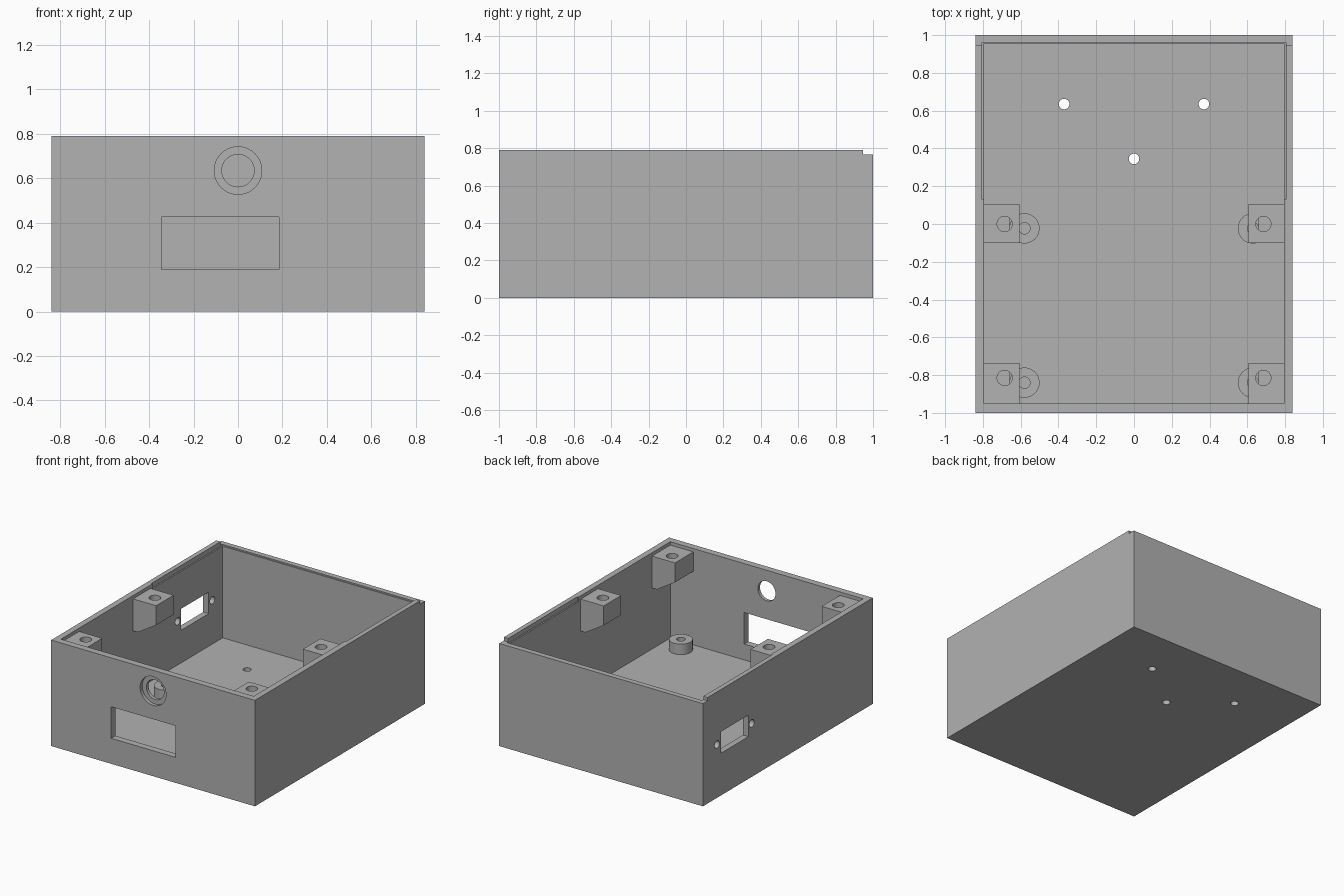
import bpy, bmesh, math
from mathutils import Matrix

if "Cube" in bpy.data.objects:
    bpy.data.objects.remove(bpy.data.objects["Cube"])

grey = bpy.data.materials.new("plain grey")
grey.diffuse_color = (0.445, 0.445, 0.445, 1)
grey.use_nodes = True
grey.node_tree.nodes["Principled BSDF"].inputs["Base Color"].default_value = grey.diffuse_color


def make(name, bm):
    bmesh.ops.recalc_face_normals(bm, faces=bm.faces)
    me = bpy.data.meshes.new(name)
    bm.to_mesh(me)
    bm.free()
    me.materials.append(grey)
    ob = bpy.data.objects.new(name, me)
    bpy.context.collection.objects.link(ob)
    return ob


def box(name, x0, x1, y0, y1, z0, z1):
    bm = bmesh.new()
    bmesh.ops.create_cube(bm, size=1)
    for v in bm.verts:
        v.co = ((x0 + x1) / 2 + v.co.x * (x1 - x0),
                (y0 + y1) / 2 + v.co.y * (y1 - y0),
                (z0 + z1) / 2 + v.co.z * (z1 - z0))
    return make(name, bm)


def cyl(name, centre, r, length, axis="Z", seg=40):
    turn = {"X": Matrix.Rotation(math.pi / 2, 4, "Y"),
            "Y": Matrix.Rotation(math.pi / 2, 4, "X"),
            "Z": Matrix.Identity(4)}[axis]
    bm = bmesh.new()
    bmesh.ops.create_cone(bm, cap_ends=True, segments=seg, radius1=r, radius2=r,
                          depth=length, matrix=Matrix.Translation(centre) @ turn)
    return make(name, bm)


def activate(ob):
    bpy.ops.object.select_all(action="DESELECT")
    ob.select_set(True)
    bpy.context.view_layer.objects.active = ob


def cut(ob, *cutters):
    activate(ob)
    for c in cutters:
        m = ob.modifiers.new("cut", "BOOLEAN")
        m.operation, m.solver, m.object = "DIFFERENCE", "EXACT", c
        bpy.ops.object.modifier_apply(modifier=m.name)
        bpy.data.objects.remove(c, do_unlink=True)
    bpy.ops.object.shade_smooth_by_angle(angle=math.radians(30))


W, H, FLOOR, LEDGE = 0.84, 0.79, 0.072, 0.765

# Open tray with lowered back rim and shallow lid recesses along the sides
shell = box("enclosure_shell", -W, W, -1, 1, 0, H)
cut(shell,
    box("cavity", -0.795, 0.795, -0.95, 0.955, FLOOR, 1),
    box("back_rim_cut", -1, 1, 0.945, 1.1, LEDGE, 1),
    box("lid_recess", -0.805, 0.805, 0.13, 0.96, LEDGE - 0.01, 1))

# Front wall: display window and counterbored round hole
cut(shell,
    box("display_window", -0.345, 0.185, -1.1, -0.9, 0.19, 0.425),
    cyl("round_hole", (0, -1, 0.635), 0.073, 0.2, "Y"),
    cyl("counterbore", (0, -1, 0.635), 0.107, 0.05, "Y"))

# Left wall: connector window with a screw hole on each side
cut(shell,
    box("connector_window", -0.9, -0.75, 0.465, 0.79, 0.315, 0.475),
    *[cyl("connector_screw", (-0.82, y, 0.398), 0.028, 0.2, "X", 24)
      for y in (0.424, 0.834)])

# Floor screw holes
cut(shell, *[cyl("floor_hole", (x, y, 0.03), 0.028, 0.2, "Z", 24)
             for x, y in ((-0.37, 0.635), (0.37, 0.635), (0, 0.345))])

# Lid screw blocks on the side walls, sloped underneath
profile = [(0.80, LEDGE), (0.605, LEDGE), (0.605, 0.62), (0.755, 0.527), (0.80, 0.527)]
for side, s in (("left", -1), ("right", 1)):
    for place, y0, y1, hole_y in (("front", -0.955, -0.735, -0.815),
                                  ("middle", -0.10, 0.105, 0.0)):
        bm = bmesh.new()
        face = bm.faces.new([bm.verts.new((s * x, y0, z)) for x, z in profile])
        ext = bmesh.ops.extrude_face_region(bm, geom=[face])["geom"]
        bmesh.ops.translate(bm, vec=(0, y1 - y0, 0),
                            verts=[g for g in ext if isinstance(g, bmesh.types.BMVert)])
        block = make(f"{side}_{place}_screw_block", bm)
        cut(block, cyl("block_hole", (s * 0.685, hole_y, 0.687), 0.04, 0.2))

# Round board standoffs on the floor, with blind holes
for side, x in (("left", -0.58), ("right", 0.63)):
    for place, y in (("front", -0.84), ("middle", -0.023)):
        post = cyl(f"{side}_{place}_standoff", (x, y, 0.105), 0.08, 0.09)
        cut(post, cyl("post_hole", (x, y, 0.122), 0.03, 0.1, "Z", 24))
